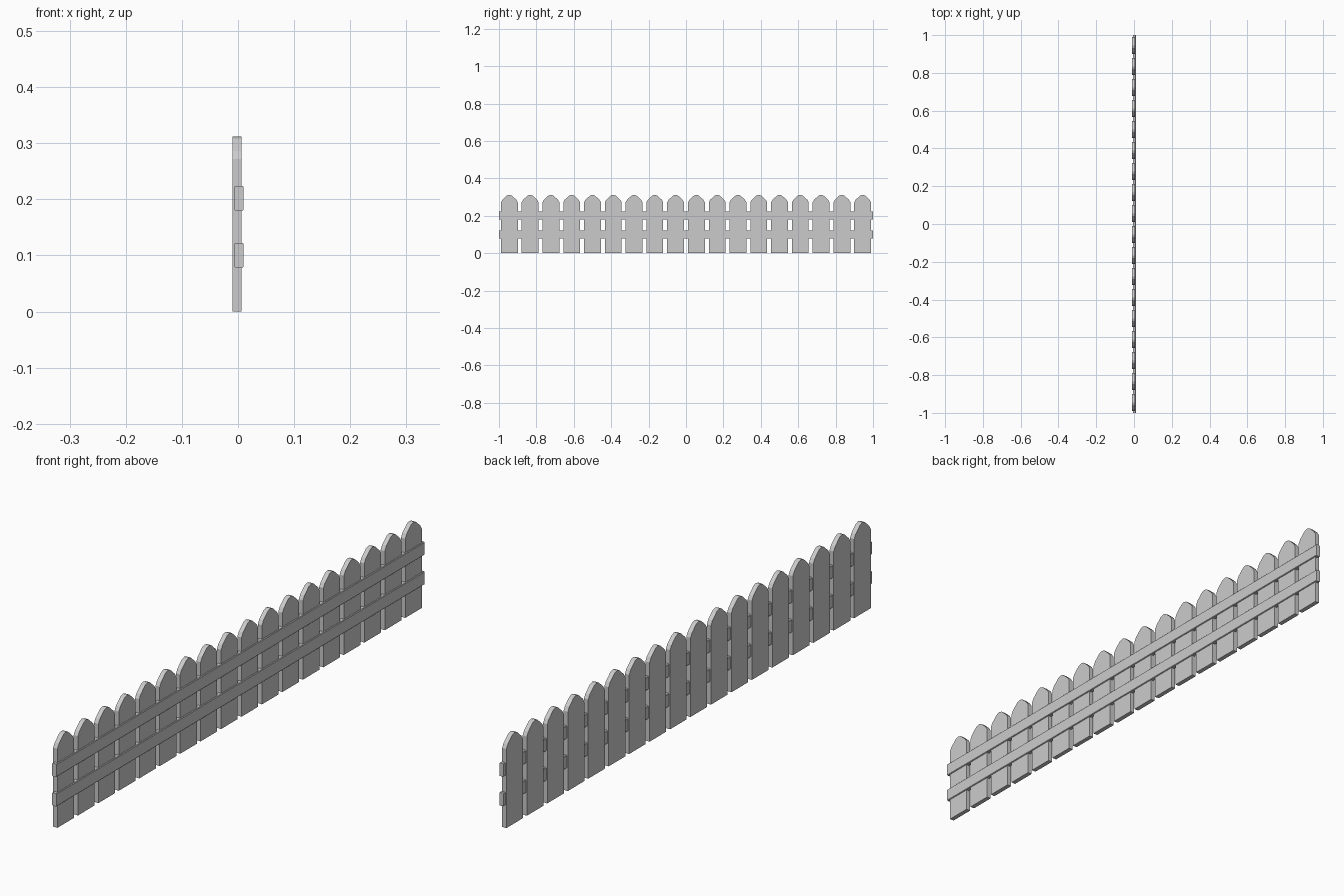
import bpy, bmesh

if "Cube" in bpy.data.objects:
    bpy.data.objects.remove(bpy.data.objects["Cube"])

COUNT = 18
PITCH = 2.0 / COUNT


def prism(name, profile, axis, lo, hi):
    """Extrude a closed 2D profile along x or y."""
    bm = bmesh.new()
    if axis == 'x':
        pts = [(lo, a, b) for a, b in profile]
        move = (hi - lo, 0, 0)
    else:
        pts = [(a, lo, b) for a, b in profile]
        move = (0, hi - lo, 0)
    face = bm.faces.new([bm.verts.new(p) for p in pts])
    ext = bmesh.ops.extrude_face_region(bm, geom=[face])
    verts = [g for g in ext['geom'] if isinstance(g, bmesh.types.BMVert)]
    bmesh.ops.translate(bm, vec=move, verts=verts)
    bmesh.ops.recalc_face_normals(bm, faces=bm.faces[:])
    mesh = bpy.data.meshes.new(name)
    bm.to_mesh(mesh)
    bm.free()
    obj = bpy.data.objects.new(name, mesh)
    bpy.context.collection.objects.link(obj)
    # one bay repeated along the fence
    arr = obj.modifiers.new("bays", 'ARRAY')
    arr.count = COUNT
    arr.use_relative_offset = False
    arr.use_constant_offset = True
    arr.constant_offset_displace = (0, PITCH, 0)
    obj.location.y = -1 + PITCH / 2
    return obj


# pickets with a blunt pointed top
half = [(0.045, 0.0), (0.045, 0.272), (0.037, 0.286), (0.013, 0.308)]
profile = half + [(0.0, 0.312)] + [(-y, z) for y, z in reversed(half)]
prism("pickets", profile, 'x', -0.0098, 0.0062)


# two horizontal rails with slightly chamfered edges
def rail(name, z):
    x0, x1, h, c = -0.0062, 0.0098, 0.0225, 0.002
    section = [(x0 + c, z - h), (x1 - c, z - h), (x1, z - h + c), (x1, z + h - c),
               (x1 - c, z + h), (x0 + c, z + h), (x0, z + h - c), (x0, z - h + c)]
    prism(name, section, 'y', -PITCH / 2, PITCH / 2)


rail("lower_rail", 0.1)
rail("upper_rail", 0.2015)
